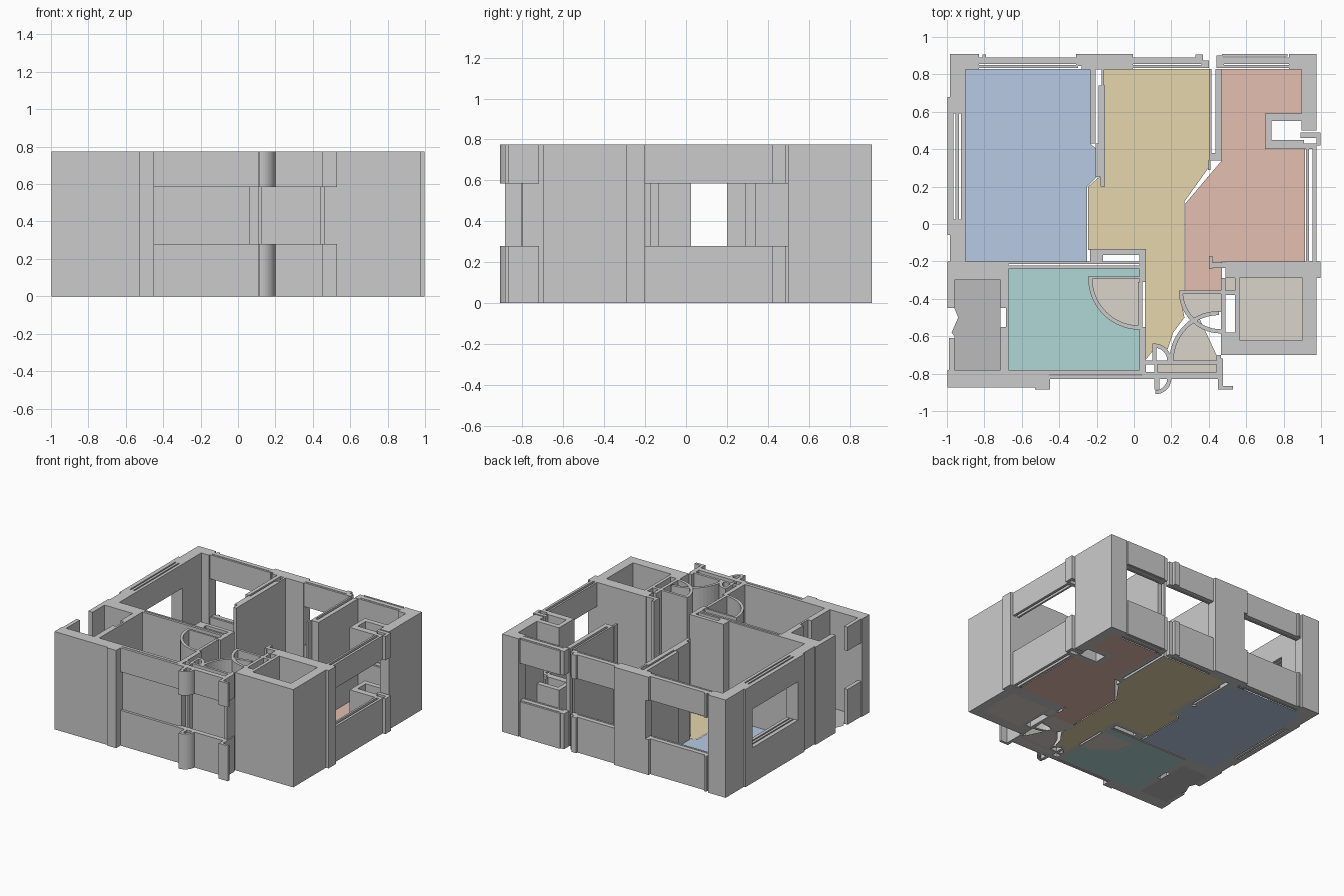
import bpy, bmesh, math

H, SILL, HEAD = 0.775, 0.28, 0.585      # wall height, window opening bottom / top


def prism(bm, pts, z0, z1):
    """Extrude a plan outline between two heights."""
    f = bm.faces.new([bm.verts.new((x, y, z0)) for x, y in pts])
    f.normal_update()
    if f.normal.z < 0:
        f.normal_flip()
    if z1 > z0:
        top = bmesh.ops.extrude_face_region(bm, geom=[f])["geom"]
        bmesh.ops.translate(bm, verts=[v for v in top if isinstance(v, bmesh.types.BMVert)],
                            vec=(0, 0, z1 - z0))
        bmesh.ops.recalc_face_normals(bm, faces=bm.faces)


def make(name, outlines, spans, color=None):
    bm = bmesh.new()
    for pts in outlines:
        for z0, z1 in spans:
            prism(bm, pts, z0, z1)
    me = bpy.data.meshes.new(name)
    bm.to_mesh(me)
    bm.free()
    ob = bpy.data.objects.new(name, me)
    bpy.context.collection.objects.link(ob)
    if color:
        m = bpy.data.materials.new(name)
        m.diffuse_color = (*color, 1)
        me.materials.append(m)
    return ob


def rect(x0, y0, x1, y1):
    return [(x0, y0), (x1, y0), (x1, y1), (x0, y1)]


def arc(cx, cy, r, a0, a1, t=0.022, n=14):
    """Curved strip of a door swing."""
    an = [math.radians(a0 + (a1 - a0) * i / n) for i in range(n + 1)]
    p = lambda q: [(cx + q * math.cos(a), cy + q * math.sin(a)) for a in an]
    return p(r) + p(r - t)[::-1]


def sector(cx, cy, r, a0, a1, n=14):
    an = [math.radians(a0 + (a1 - a0) * i / n) for i in range(n + 1)]
    return [(cx, cy)] + [(cx + r * math.cos(a), cy + r * math.sin(a)) for a in an]


FULL = [(0, H)]
OPEN = [(0, SILL), (HEAD, H)]

# Outer walls, full height
outer = [
    (-.985, .59, -.90, .91), (-.90, .825, -.83, .91),
    (-.998, .59, -.985, .68), (-.998, -.06, -.90, .025), (-.985, -.20, -.90, -.06),
    (-.998, -.30, -.67, -.20), (-.998, -.45, -.96, -.30),
    (-.998, -.875, -.53, -.78), (-.53, -.885, -.45, -.78),
    (-.28, .825, -.005, .91), (.895, .50, .975, .91), (.83, .825, .895, .91),
    (.49, -.29, .998, -.20), (.975, -.285, .998, -.20),
    (.90, -.70, .975, -.29), (.465, -.70, .90, -.62),
]
make("outer_walls", [rect(*b) for b in outer], FULL)

# Sills and lintels of the window openings
windows = [
    (-.83, .835, -.30, .85), (-.83, .855, -.30, .89), (-.81, .89, -.79, .905), (-.87, .85, -.83, .905),
    (-.31, .845, -.28, .91),
    (-.005, .835, .37, .85), (-.005, .855, .37, .89), (.33, .87, .37, .905),
    (.36, .835, .40, .875), (.44, .835, .48, .90),
    (.46, .835, .83, .85), (.46, .855, .83, .89), (.47, .895, .82, .91),
    (-.998, .025, -.965, .59), (-.955, .025, -.935, .59), (-.925, .025, -.90, .59),
    (.92, -.20, .935, .43), (.955, -.20, .975, .43),
    (.89, .46, .998, .49), (.975, .42, .998, .46), (.91, .40, .975, .43),
    (-.99, -.78, -.96, -.61),
]
make("window_sills_and_lintels", [rect(*b) for b in windows], OPEN)

# Niche on the right, front window skin and entrance trims, also open at mid height
trims = [
    (.70, .40, .735, .59), (.735, .55, .90, .59), (.735, .40, .91, .45),
    (-.45, -.83, .11, -.81), (.11, -.81, .45, -.79), (.04, -.83, .13, -.79), (.11, -.885, .135, -.83),
    (.13, -.83, .46, -.805), (.45, -.885, .475, -.72), (.475, -.885, .53, -.865),
]
make("niche_and_entrance_trims",
     [rect(*b) for b in trims] + [arc(.115, -.825, .085, -90, 0)], OPEN)

# Interior partitions, full height
inner = [
    (-.235, .43, -.205, .83), (-.19, .36, -.155, .74), (-.18, .20, -.155, .36), (-.205, .25, -.18, .43),
    (-.175, .72, -.16, .83), (.40, .37, .415, .83), (.435, .37, .47, .83),
    (.40, .34, .47, .38), (.395, .29, .41, .34),
    (-.67, -.215, .04, -.20), (-.67, -.24, .04, -.222),
    (-.715, -.45, -.67, -.30), (-.685, -.55, -.67, -.45), (-.715, -.78, -.67, -.55),
    (-.235, -.165, .065, -.135), (-.235, -.20, -.165, -.165), (.03, -.31, .065, -.165),
    (.022, -.55, .045, -.31), (.03, -.80, .065, -.55),
    (-.45, -.805, .04, -.78), (.40, -.24, .42, -.17), (.42, -.235, .49, -.205),
]
make("partition_walls", [rect(*b) for b in inner], FULL)

entry = [
    (.465, -.38, .49, -.29), (.465, -.70, .49, -.38), (.54, -.62, .565, -.29), (.49, -.38, .54, -.355),
    (.49, -.62, .54, -.58), (.065, -.75, .11, -.73), (.11, -.75, .455, -.73),
    (.11, -.79, .125, -.75), (.44, -.80, .465, -.70), (.10, -.73, .12, -.64),
]
make("entrance_and_shaft_walls", [rect(*b) for b in entry], FULL)

# Door leaves and their curved swings
doors = [arc(.03, -.29, .275, 180, 270), arc(.465, -.36, .225, 180, 270),
         arc(.455, -.73, .265, 90, 180), arc(.11, -.73, .09, 0, 90),
         rect(-.245, -.295, .03, -.28), rect(.24, -.375, .465, -.355)]
make("door_swings", doors, FULL)

# Coloured room floors
Z = [(0, 0)]
make("bedroom_floor", [[(-.90, .83), (-.235, .83), (-.235, .43), (-.20, .40), (-.20, .25),
                        (-.25, .20), (-.25, -.20), (-.90, -.20)]], Z, (.48, .59, .77))
make("living_floor", [[(-.165, .83), (.405, .83), (.405, .31), (.27, .12), (.27, -.36), (.24, -.36),
                       (.27, -.50), (.21, -.58), (.18, -.67), (.13, -.64), (.06, -.73), (.06, -.14),
                       (-.245, -.14), (-.245, .20), (-.165, .27)]], Z, (.78, .67, .42))
make("kitchen_floor", [[(.47, .83), (.895, .83), (.895, .59), (.70, .59), (.70, .40), (.915, .40),
                        (.915, -.20), (.47, -.20), (.47, -.36), (.275, -.36), (.275, .11),
                        (.47, .34)]], Z, (.78, .52, .44))
swing = sector(.03, -.29, .265, 180, 270)
make("bathroom_floor", [[(-.67, -.24), (.03, -.24)] + [(.03, -.29)] + swing[1:] +
                        [(.03, -.78), (-.67, -.78)]], Z, (.43, .68, .66))
make("storage_floor", [[(-.96, -.30), (-.715, -.30), (-.715, -.78), (-.96, -.78), (-.96, -.60),
                        (-.975, -.58), (-.94, -.50), (-.96, -.45)]], Z, (.5, .5, .5))
make("door_area_floors", [swing, sector(.455, -.73, .255, 115, 180),
                          [(.465, -.36), (.245, -.36), (.27, -.46), (.31, -.51), (.38, -.48), (.465, -.47)],
                          rect(.12, -.81, .45, -.75), rect(.565, -.62, .90, -.29),
                          rect(.49, -.355, .54, -.29)], Z, (.71, .66, .59))
